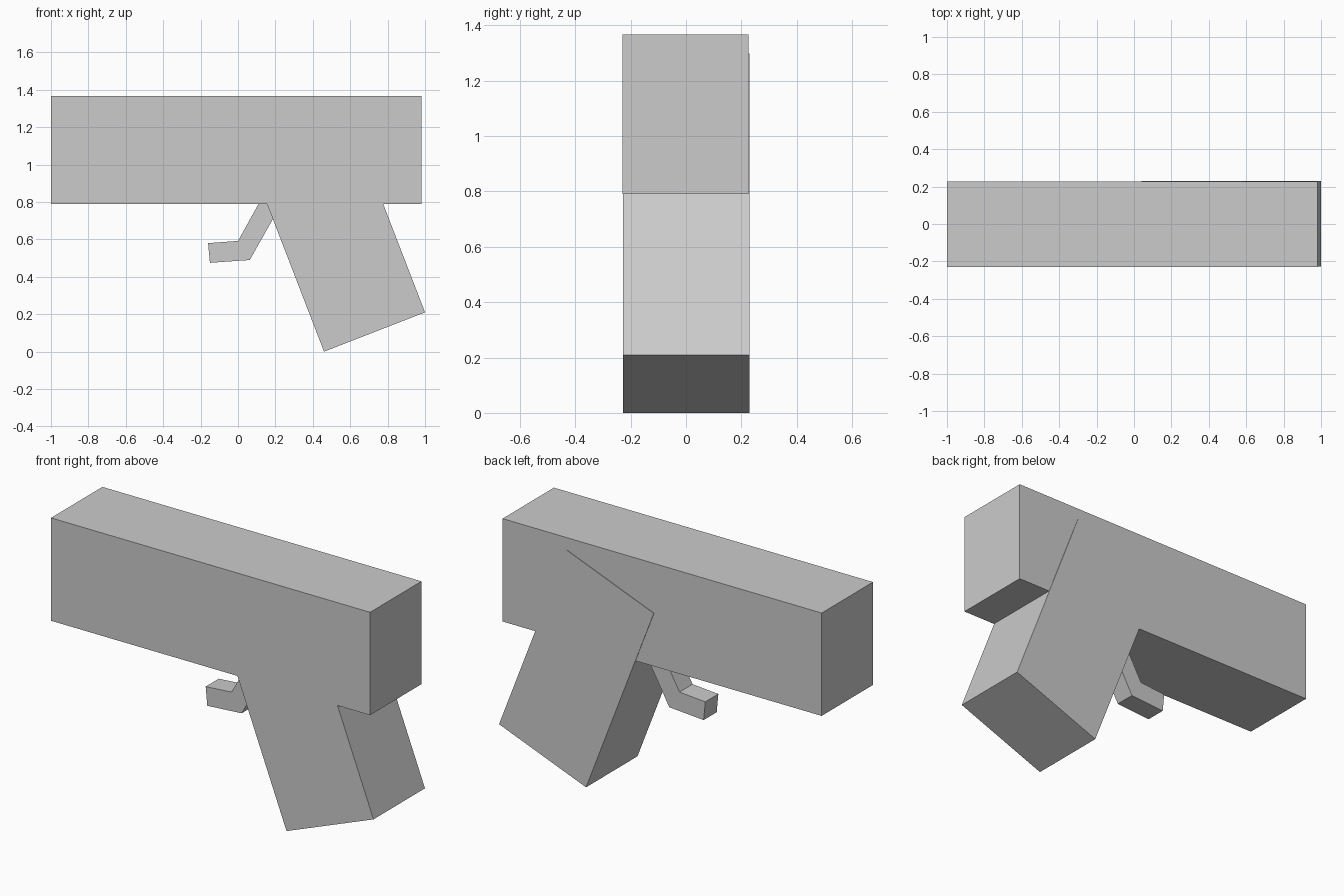
import bpy

if "Cube" in bpy.data.objects:
    bpy.data.objects.remove(bpy.data.objects["Cube"])


def extrude_profile(name, points, y0, y1):
    """Solid made from an x/z outline swept from y0 to y1."""
    n = len(points)
    verts = [(x, y, z) for y in (y0, y1) for x, z in points]
    faces = [tuple(range(n)), tuple(reversed(range(n, 2 * n)))]
    faces += [(i, i + n, (i + 1) % n + n, (i + 1) % n) for i in range(n)]
    mesh = bpy.data.meshes.new(name)
    mesh.from_pydata(verts, [], faces)
    mesh.update()
    obj = bpy.data.objects.new(name, mesh)
    bpy.context.collection.objects.link(obj)
    return obj


# Long upper body
extrude_profile("upper_body", [(-1, 0.79), (0.98, 0.79), (0.98, 1.367), (-1, 1.367)],
                -0.229, 0.226)

# Tilted grip, running up into the body and a hair proud of its back side
extrude_profile("grip", [(0.46, 0), (1.0, 0.21), (0.58, 1.298), (0.04, 1.088)],
                -0.227, 0.229)

# Bent trigger
extrude_profile("trigger", [(-0.15, 0.475), (0.063, 0.49), (0.255, 0.83),
                            (0.132, 0.83), (0.0, 0.592), (-0.16, 0.58)],
                -0.058, 0.058)
